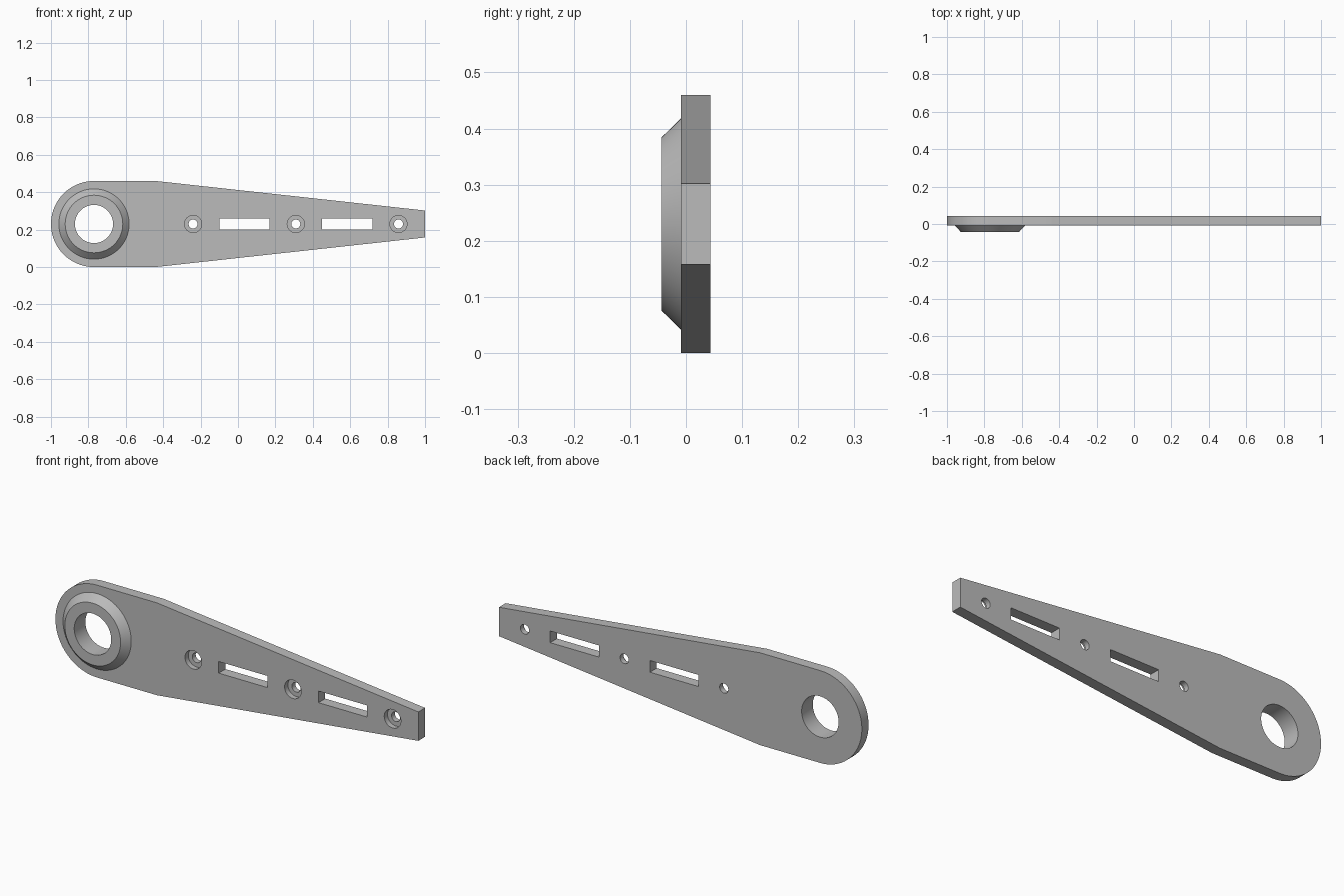
import bpy, bmesh
from math import pi, cos, sin

if "Cube" in bpy.data.objects:
    bpy.data.objects.remove(bpy.data.objects["Cube"], do_unlink=True)

FRONT, BACK, BOSS_FRONT = -0.009, 0.044, -0.044   # depths along y
MID = 0.23                                        # centreline height
PIVOT = -0.77                                     # centre of the round end
BORE = 0.102

grey = bpy.data.materials.new("plain grey")
grey.use_nodes = True
colour = (0.5, 0.5, 0.5, 1)
grey.diffuse_color = colour
grey.node_tree.nodes["Principled BSDF"].inputs["Base Color"].default_value = colour


def finish(name, bm):
    bmesh.ops.recalc_face_normals(bm, faces=bm.faces)
    mesh = bpy.data.meshes.new(name)
    bm.to_mesh(mesh)
    bm.free()
    mesh.materials.append(grey)
    obj = bpy.data.objects.new(name, mesh)
    bpy.context.collection.objects.link(obj)
    return obj


def circle(x, radius, n=64):
    return [(x + radius * cos(2 * pi * i / n), MID + radius * sin(2 * pi * i / n))
            for i in range(n)]


def rectangle(x0, x1, half):
    return [(x0, MID - half), (x1, MID - half), (x1, MID + half), (x0, MID + half)]


def prism(name, outline, y0, y1):
    """Extrude an x-z outline from depth y0 to y1."""
    bm = bmesh.new()
    face = bm.faces.new([bm.verts.new((x, y0, z)) for x, z in outline])
    moved = bmesh.ops.extrude_face_region(bm, geom=[face])["geom"]
    bmesh.ops.translate(bm, vec=(0, y1 - y0, 0),
                        verts=[v for v in moved if isinstance(v, bmesh.types.BMVert)])
    return finish(name, bm)


def cut(target, cutter):
    mod = target.modifiers.new("cut", "BOOLEAN")
    mod.operation, mod.solver, mod.object = "DIFFERENCE", "EXACT", cutter
    bpy.context.view_layer.objects.active = target
    bpy.ops.object.modifier_apply(modifier=mod.name)
    bpy.data.objects.remove(cutter, do_unlink=True)


# Tapered arm with one round end
arc = [(PIVOT + MID * cos(a), MID + MID * sin(a))
       for a in (pi / 2 + pi * i / 40 for i in range(41))]
arm = prism("arm_plate", arc + [(-0.44, 0), (1, MID - 0.072), (1, MID + 0.072),
                                (-0.44, 2 * MID)], FRONT, BACK)

# Pivot bore, long slots and counterbored screw holes
cut(arm, prism("bore_cutter", circle(PIVOT, BORE), -0.2, 0.2))
for x0 in (-0.1, 0.45):
    cut(arm, prism("slot_cutter", rectangle(x0, x0 + 0.268, 0.029), -0.2, 0.2))
for x in (-0.24, 0.309, 0.858):
    cut(arm, prism("counterbore_cutter", circle(x, 0.046, 32), -0.2, 0.017))
    cut(arm, prism("screw_cutter", circle(x, 0.024, 32), -0.2, 0.2))

# Bevelled boss ring around the bore
bm = bmesh.new()
profile = [(BORE, FRONT), (BORE, BOSS_FRONT), (0.154, BOSS_FRONT), (0.188, FRONT)]
rings = [[bm.verts.new((x, y, z)) for x, z in circle(PIVOT, r)] for r, y in profile]
for a, b in zip(rings, rings[1:]):
    for i in range(len(a)):
        j = (i + 1) % len(a)
        bm.faces.new((a[i], a[j], b[j], b[i]))
boss = finish("boss_ring", bm)

# Smooth the round walls, keep the corners crisp
bpy.ops.object.select_all(action="DESELECT")
for obj in (arm, boss):
    obj.select_set(True)
bpy.context.view_layer.objects.active = arm
bpy.ops.object.shade_smooth_by_angle(angle=pi / 9)
# The taper begins at a shallow but crisp corner
for edge in arm.data.edges:
    ends = [arm.data.vertices[v].co for v in edge.vertices]
    if all(abs(p.x + 0.44) < 0.001 for p in ends):
        edge.use_edge_sharp = True
